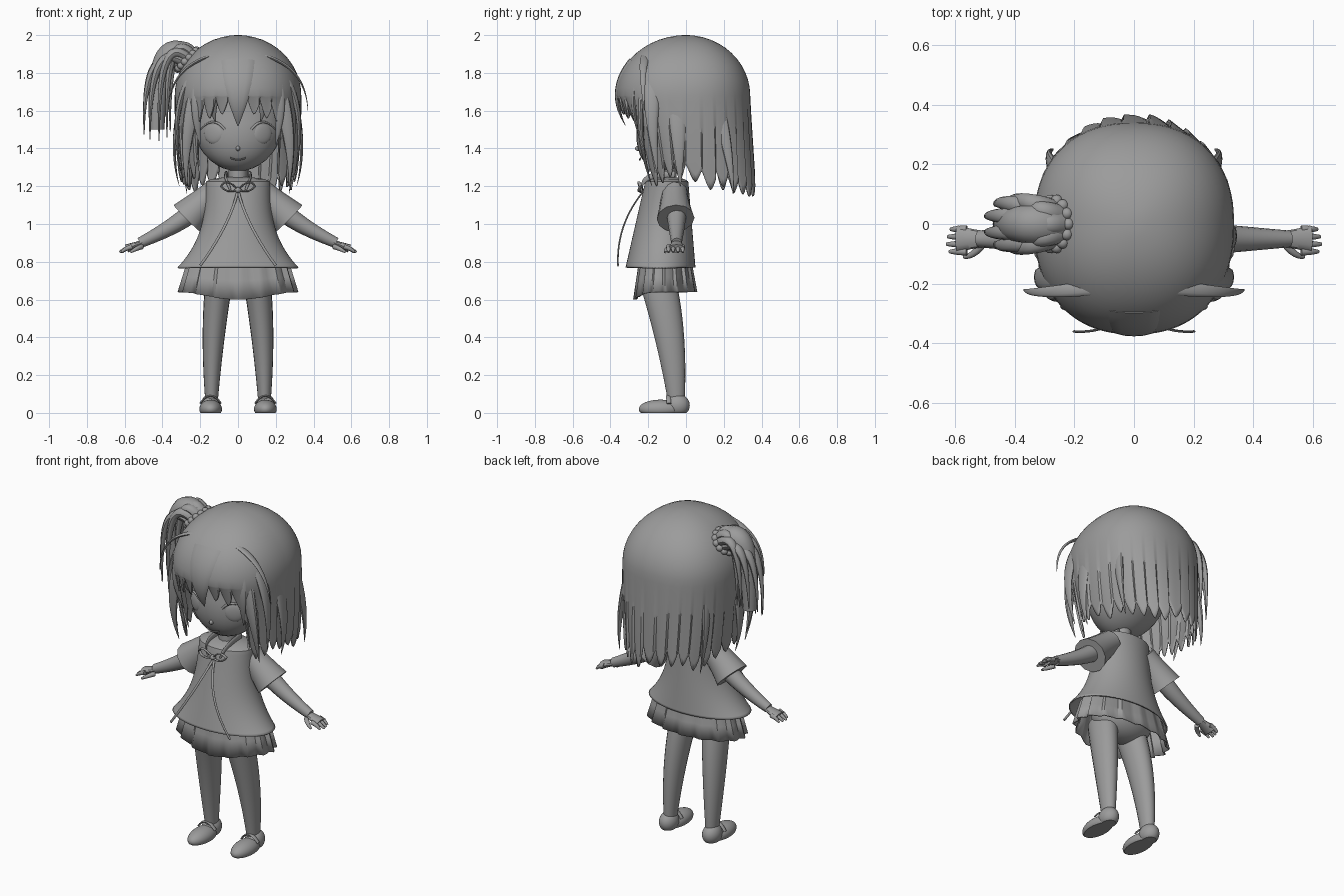
import bpy, bmesh, math, random
from math import sin, cos, pi, tau, sqrt, copysign
from mathutils import Vector, Matrix

random.seed(4)
cube = bpy.data.objects.get("Cube")
if cube:
    bpy.data.objects.remove(cube, do_unlink=True)

grey = bpy.data.materials.new("plain_grey")
grey.use_nodes = True
tone = (0.33, 0.33, 0.33, 1)
grey.diffuse_color = tone
shader = next(node for node in grey.node_tree.nodes if node.type == 'BSDF_PRINCIPLED')
shader.inputs["Base Color"].default_value = tone

AXES = {'X': Vector((1, 0, 0)), 'Y': Vector((0, 1, 0)), 'Z': Vector((0, 0, 1))}
SIDES = (("left_", 1), ("right_", -1))


def finish(name, bm, thickness=0):
    """Turn a bmesh into a smooth shaded object, thickened if it is a shell."""
    bmesh.ops.recalc_face_normals(bm, faces=bm.faces)
    mesh = bpy.data.meshes.new(name)
    bm.to_mesh(mesh)
    bm.free()
    mesh.materials.append(grey)
    obj = bpy.data.objects.new(name, mesh)
    bpy.context.collection.objects.link(obj)
    bpy.ops.object.select_all(action='DESELECT')
    obj.select_set(True)
    bpy.context.view_layer.objects.active = obj
    bpy.ops.object.shade_smooth_by_angle(angle=math.radians(35))
    if thickness:
        modifier = obj.modifiers.new("thickness", 'SOLIDIFY')
        modifier.thickness = thickness


def bridge(name, rings, thickness=0):
    """Skin a list of point rings; shells stay open at the last ring."""
    bm = bmesh.new()
    loops = [[bm.verts.new(point) for point in ring] for ring in rings]
    for upper, lower in zip(loops, loops[1:]):
        for i in range(len(upper)):
            bm.faces.new((upper[i - 1], upper[i], lower[i], lower[i - 1]))
    bm.faces.new(loops[0])
    if not thickness:
        bm.faces.new(loops[-1])
    finish(name, bm, thickness)


def oval(half_width, half_depth, y, z, pleat=0, dip=0, count=64):
    """Horizontal ring, optionally pleated and dipping at the front."""
    ring = []
    for i in range(count):
        angle = tau * i / count
        fold = 1 - pleat * (i % 4)
        ring.append((fold * half_width * sin(angle), y - fold * half_depth * cos(angle),
                     z - dip * max(0, cos(angle)) ** 4))
    return ring


def tube(name, start, bend, end, radius, tip, flat=1, ref='Y', sides=12, steps=16):
    """Tapered tube on a quadratic curve; its wide axis follows ref."""
    start, bend, end = Vector(start), Vector(bend), Vector(end)
    rings = []
    for k in range(steps + 1):
        t = k / steps
        centre = start.lerp(bend, t).lerp(bend.lerp(end, t), t)
        along = (bend - start).lerp(end - bend, t).normalized()
        wide = (AXES[ref] - along * AXES[ref].dot(along)).normalized()
        thin = along.cross(wide) * flat
        size = radius + (tip - radius) * t * sqrt(t)
        rings.append([centre + size * (wide * cos(tau * i / sides) + thin * sin(tau * i / sides))
                      for i in range(sides)])
    bridge(name, rings)


def pair(name, start, bend, end, *sizes, **options):
    """The same tube mirrored onto both sides."""
    for side, s in SIDES:
        tube(side + name, *((s * x, y, z) for x, y, z in (start, bend, end)), *sizes, **options)


def blob(name, place, size, turn=0, shear=0, floor=0):
    """Ellipsoid; shear pushes its lower half forward, floor flattens the sole."""
    bm = bmesh.new()
    bmesh.ops.create_uvsphere(bm, u_segments=32, v_segments=20, radius=1)
    place_at = Matrix.Translation(place) @ Matrix.Rotation(turn, 4, 'Z') @ Matrix.Diagonal((*size, 1))
    bm.transform(place_at)
    for vert in bm.verts:
        vert.co.y -= shear * max(0, place[2] - vert.co.z)
        vert.co.z = max(vert.co.z, floor)
    finish(name, bm)


# Head, neck and face
blob("head", (0, -.05, 1.58), (.25, .2, .3), shear=.25)
tube("neck", (0, -.1, 1.1), (0, -.1, 1.2), (0, -.1, 1.4), .05, .05)
blob("nose", (0, -.25, 1.4), (.012, .02, .014))
tube("mouth", (-.04, -.24, 1.35), (0, -.25, 1.33), (.04, -.24, 1.35), .004, .004, ref='Z')
for side, s in SIDES:
    blob(side + "eye", (s * .13, -.22, 1.48), (.055, .015, .055), turn=s / 2)
pair("eyelash", (.07, -.25, 1.5), (.13, -.25, 1.58), (.2, -.18, 1.5), .007, .004, ref='Z')

# Hair shell: a dome falling into pointed strands, open over the face
STRANDS, PER, ROWS = 30, 8, 24
CROWN, BROW, DOME = 2, 1.68, .32
lengths = [random.uniform(-.03, .04) for _ in range(STRANDS)]


def boxy(value):
    """Push a sine outward so the hair is fuller than an ellipse."""
    return copysign(abs(value) ** .88, value)


def hair_point(column, s):
    strand, part = divmod(column, PER)
    part /= PER
    angle = (strand + part - .5) * tau / STRANDS
    around = min(abs(angle), abs(tau - angle))
    if around < .7:
        end = 1.6 - .1 * around
    else:
        end = 1.25 - .03 * around + lengths[strand]
    end += .09 * abs(2 * part - 1) ** 1.5
    fall = max(0, 2 * s - 1)
    if fall:
        z = BROW + (end - BROW) * fall
        grow = 1 + (part - .5) * fall / 22
    else:
        z = BROW + DOME * cos(s * pi)
        grow = sin(s * pi)
    drop = max(0, BROW - z)
    half_width = .335 - .15 * drop * drop
    depth = .37 - .3 * drop if cos(angle) > 0 else .34 + .05 * drop
    return grow * half_width * boxy(sin(angle)), -grow * depth * boxy(cos(angle)), z


bridge("hair_shell", [[hair_point(column, max(row, .4) / ROWS) for column in range(STRANDS * PER)]
                      for row in range(ROWS + 1)], thickness=.01)

# Fringe and loose locks on both sides
tube("centre_fringe", (0, -.28, 1.86), (0, -.42, 1.7), (0, -.32, 1.52), .1, .003, flat=.25, ref='X')
pair("inner_fringe", (.09, -.27, 1.82), (.16, -.37, 1.7), (.12, -.27, 1.54), .06, .002,
     flat=.35, ref='X')
pair("outer_fringe", (.16, -.24, 1.82), (.25, -.32, 1.65), (.2, -.23, 1.42), .05, .002,
     flat=.4, ref='X')
pair("flyaway_lock", (.1, -.21, 1.9), (.36, -.24, 1.85), (.37, -.22, 1.6), .025, .002, flat=.4)
pair("cheek_lock", (.18, -.22, 1.8), (.3, -.28, 1.5), (.27, -.18, 1.2), .05, .002, flat=.5, ref='X')
pair("temple_lock", (.24, -.17, 1.8), (.37, -.2, 1.6), (.3, -.15, 1.26), .05, .002, flat=.4)
pair("ear_lock", (.29, -.05, 1.7), (.37, -.04, 1.4), (.31, -.03, 1.2), .05, .002, flat=.3)
pair("back_lock", (.24, .15, 1.7), (.31, .23, 1.4), (.27, .25, 1.16), .04, .002, flat=.5)

# Side ponytail with a beaded tie on the right
BEADS, WISPS = 14, 9
for i in range(BEADS):
    angle = tau * i / BEADS
    slant = .05 * cos(angle)
    blob("hair_tie_bead", (slant - .27, .08 * sin(angle), slant + 1.87), (.02, .02, .02))
tube("ponytail", (-.26, 0, 1.86), (-.43, 0, 2.03), (-.43, 0, 1.5), .075, .04)
for i in range(WISPS):
    dx, dy = cos(tau * i / WISPS), sin(tau * i / WISPS)
    tube("ponytail_wisp", (-.28 + dx / 30, dy / 20, 1.88 + dx / 30),
         (-.44 + dx / 15, dy / 10, 2 + dx / 20), (-.43 + dx / 14, dy / 14, 1.49 + dy / 20),
         .035, .003, flat=.8)

# Blouse: narrow shoulders widening to a flared hem
rings = []
for k in range(41):
    t = k / 40
    shoulder = min(1, .3 + (8 * t) ** .4)
    rings.append(oval(shoulder * (.17 + .15 * t ** 3), shoulder * (.11 + .075 * t),
                      -.1 - .035 * t, 1.25 - .48 * t))
bridge("blouse", rings, thickness=.008)
pair("sleeve", (.12, -.06, 1.17), (.2, -.06, 1.1), (.27, -.055, 1.03), .07, .1)
pair("collar", (.06, -.06, 1.26), (.08, -.25, 1.27), (.04, -.23, 1.18), .02, .005, flat=.4, ref='Z')

# Ribbon bow and its trailing ends
blob("bow_knot", (0, -.24, 1.18), (.018, .015, .015))
for height in (1.16, 1.25):
    pair("bow_loop", (0, -.24, 1.18), (.06, -.26, height), (.09, -.24, 1.2), .007, .009, flat=.6)
pair("ribbon_tail", (0, -.22, 1.18), (.04, -.37, 1), (.2, -.36, .78), .007, .007, ref='X', flat=.6)

# Pleated skirt and hips
bridge("skirt", [oval(.27 + .05 * t, .14 + .03 * t, -.11, .8 - .16 * t, pleat=.025, dip=.04 * t)
                 for t in (0, .5, 1)], thickness=.006)
blob("hips", (0, -.11, .73), (.19, .12, .12))

# Arms, hands and fingers
pair("arm", (.2, -.05, 1.1), (.3, -.05, 1), (.52, -.05, .9), .055, .028)
pair("palm", (.48, -.05, .91), (.54, -.05, .89), (.59, -.05, .87), .026, .045, flat=.5)
for i, name in enumerate(("index", "middle", "ring", "little")):
    y = (i - 3.7) / 40
    reach = abs(i - 1.3) / 100
    pair(name + "_finger", (.56, y, .88), (.6, y, .87), (.63 - reach, y, .85), .013, .006)
pair("thumb", (.51, -.07, .88), (.54, -.11, .87), (.57, -.11, .85), .014, .006)

# Legs and shoes
pair("leg", (.1, -.15, .7), (.14, -.07, .4), (.14, -.05, .04), .095, .042, flat=.75, sides=20)
for side, s in SIDES:
    blob(side + "shoe_toe", (s * .145, -.135, .02), (.06, .115, .05))
    blob(side + "shoe_heel", (s * .145, -.045, .04), (.052, .065, .06))
pair("shoe_strap", (.09, -.09, .05), (.145, -.1, .13), (.2, -.09, .05), .012, .012, flat=.4)
